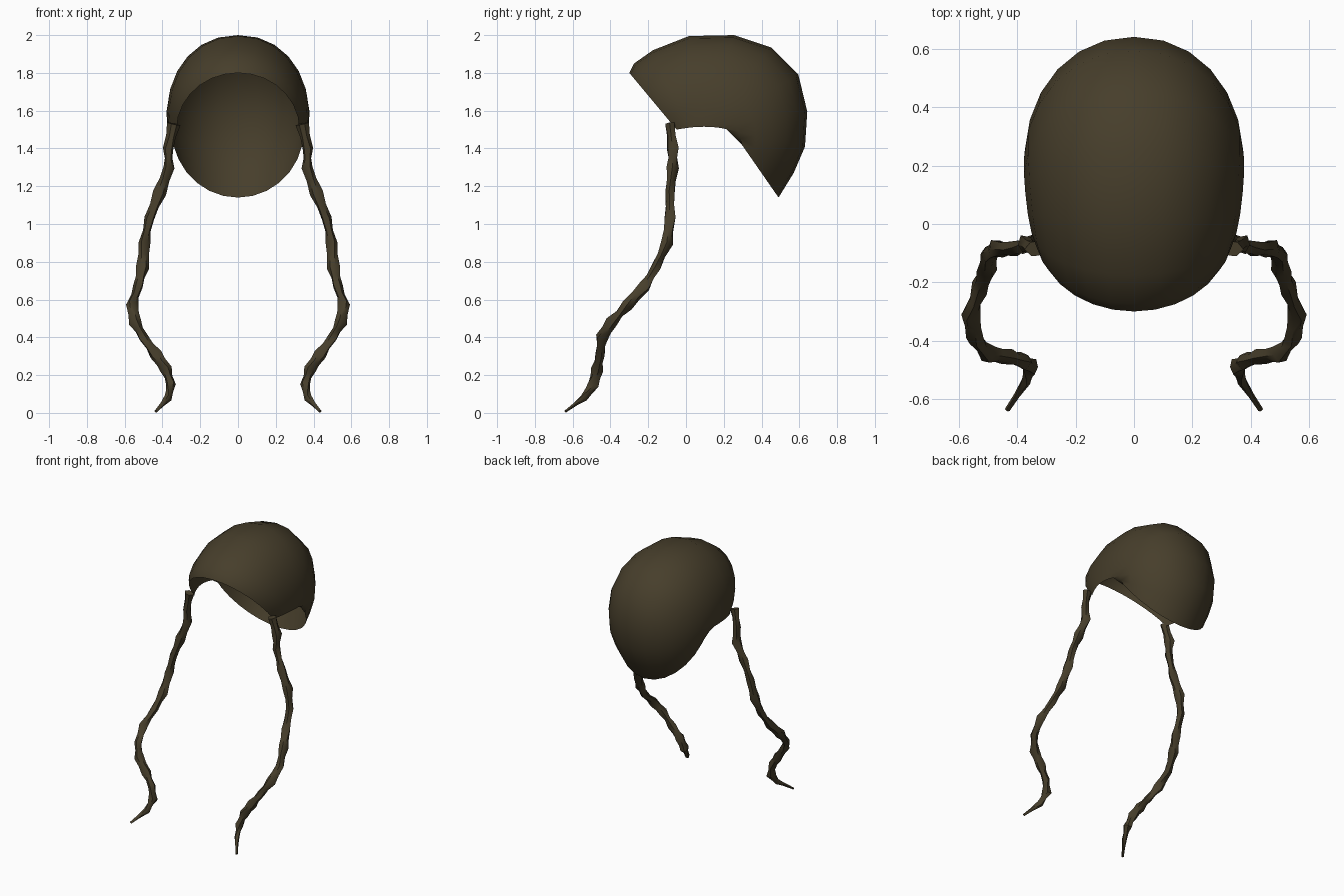
import bpy, bmesh, math
from mathutils import Vector

cube = bpy.data.objects.get("Cube")
if cube:
    bpy.data.objects.remove(cube)

# One dark olive-brown leather
leather = bpy.data.materials.new("dark_olive_leather")
leather.use_nodes = True
color = (0.062, 0.048, 0.024, 1)
leather.diffuse_color = color
leather.node_tree.nodes["Principled BSDF"].inputs["Base Color"].default_value = color


def finish(name, bm, angle):
    mesh = bpy.data.meshes.new(name)
    bmesh.ops.recalc_face_normals(bm, faces=bm.faces)
    bm.to_mesh(mesh)
    bm.free()
    obj = bpy.data.objects.new(name, mesh)
    bpy.context.collection.objects.link(obj)
    mesh.materials.append(leather)
    bpy.ops.object.select_all(action='DESELECT')
    obj.select_set(True)
    bpy.context.view_layer.objects.active = obj
    bpy.ops.object.shade_smooth_by_angle(angle=math.radians(angle))
    return obj


def bridge(bm, a, b, closed):
    n = len(a)
    for i in range(n if closed else n - 1):
        j = (i + 1) % n
        bm.faces.new((a[i], a[j], b[j], b[i]))


# Cap: arched ribs fan from the short ear edge up to the centre ridge
ridge = [(-.30, 1.80), (-.275, 1.85), (-.175, 1.92), (.016, 1.995), (.255, 2.0),
         (.45, 1.935), (.595, 1.79), (.642, 1.595), (.63, 1.41), (.57, 1.27), (.49, 1.14)]
bm = bmesh.new()
ribs = []
steps = 7
for k, point in enumerate(ridge):
    f = k / (len(ridge) - 1)
    bulge = math.sin(math.pi * f)
    top = Vector((0, *point))
    ear = Vector((0, -.05 + .29 * f, 1.50 + .015 * bulge))
    width = .325 + .025 * f + .04 * bulge
    end = math.radians(90 + 13 * bulge)
    c = math.cos(end)
    centre = (ear - top * c) / (1 - c)
    rib = []
    for i in range(-steps, steps + 1):
        t = end * i / steps
        s = math.copysign(abs(math.sin(t)) ** (1 - .08 * bulge), t)
        p = centre + (top - centre) * math.cos(t)
        rib.append(bm.verts.new((width * s, p.y, p.z)))
    ribs.append(rib)
for a, b in zip(ribs, ribs[1:]):
    bridge(bm, a, b, False)
finish("leather_cap", bm, 60)

# Straps: lumpy twisted tubes that taper to a tip
path = [Vector(p) for p in [
    (.34, -.085, 1.53), (.37, -.07, 1.40), (.365, -.07, 1.30), (.415, -.085, 1.165),
    (.47, -.085, 1.03), (.495, -.10, .90), (.505, -.16, .77), (.53, -.22, .67),
    (.56, -.31, .57), (.545, -.395, .48), (.50, -.445, .40), (.435, -.455, .31),
    (.38, -.47, .23), (.355, -.49, .15), (.37, -.54, .08), (.435, -.638, .008)]]
points = [path[0]]
for a, b in zip(path, path[1:]):
    points += [(a + b) / 2, b]


def strap(name, side):
    bm = bmesh.new()
    rings = []
    last = len(points) - 1
    for k, p in enumerate(points):
        along = (points[min(k + 1, last)] - points[max(k - 1, 0)]).normalized()
        u = along.cross(Vector((0, 1, .3))).normalized()
        v = along.cross(u)
        size = .031 if k % 2 == 0 else .024
        size *= min(1, .25 + (last - k) * .19)
        ring = []
        for i in range(6):
            a = math.tau * i / 6
            # the oval section turns along the strap
            r = size * (1 + .18 * math.cos(2 * a + k * 1.1))
            q = p + (u * math.cos(a) + v * math.sin(a)) * r
            ring.append(bm.verts.new((side * q.x, q.y, max(q.z, 0))))
        rings.append(ring)
    for a, b in zip(rings, rings[1:]):
        bridge(bm, a, b, True)
    bm.faces.new(rings[0])
    bm.faces.new(rings[-1])
    finish(name, bm, 40)


strap("left_strap", 1)
strap("right_strap", -1)
